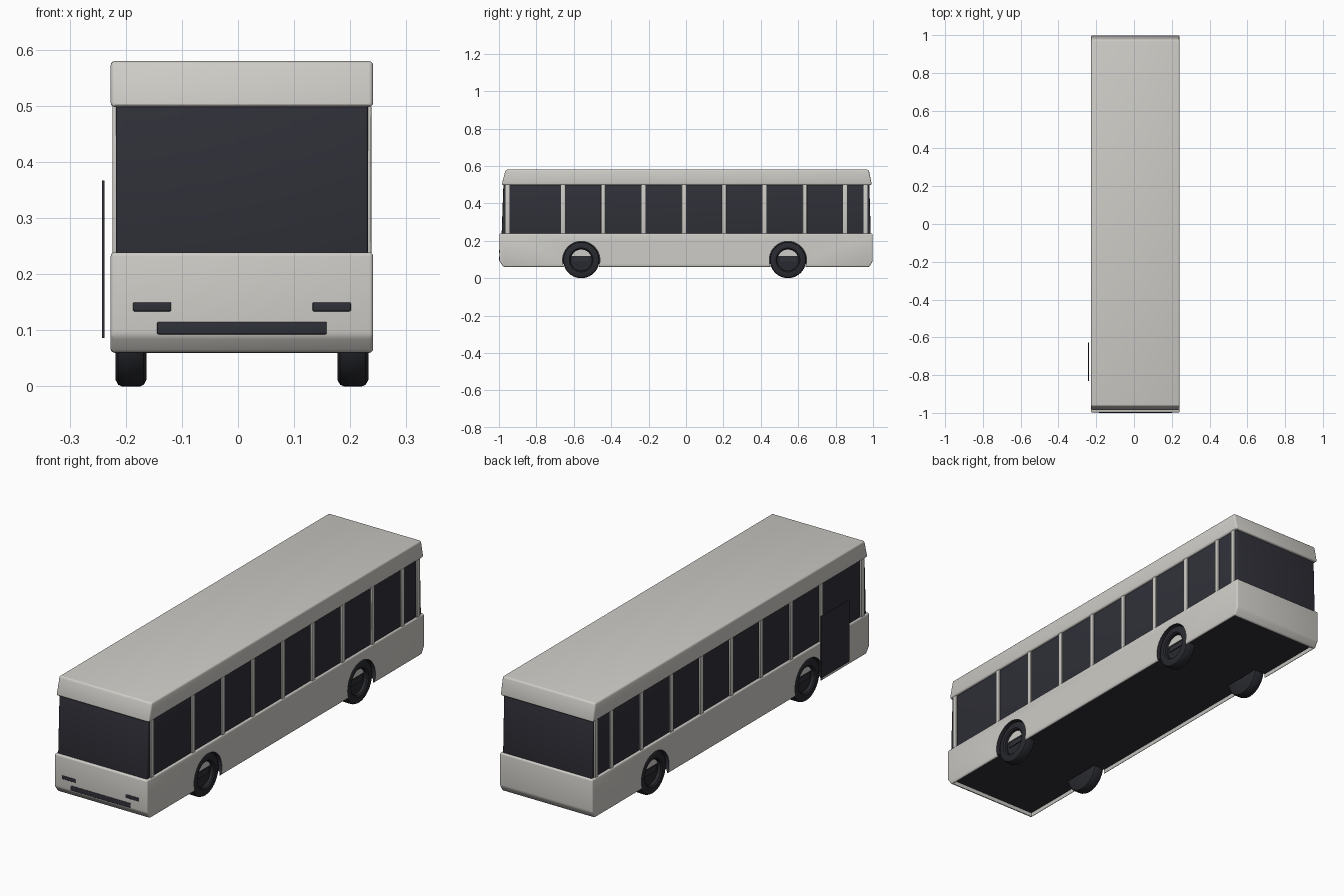
import bpy, bmesh, math
from mathutils import Matrix, Vector

if "Cube" in bpy.data.objects:
    bpy.data.objects.remove(bpy.data.objects["Cube"])

CX = 0.007          # centre line of the coach body (door leaf sticks out on the left)
HALF = 0.234        # half width of the body


def material(name, rgb):
    m = bpy.data.materials.new(name)
    m.diffuse_color = (*rgb, 1)
    m.use_nodes = True
    m.node_tree.nodes["Principled BSDF"].inputs["Base Color"].default_value = m.diffuse_color
    return m


paint = material("warm grey paint", (0.62, 0.605, 0.57))
dark = material("dark glass", (0.029, 0.029, 0.040))
rubber = material("dark rubber", (0.022, 0.023, 0.029))


def finish(name, bm, mats, smooth=True):
    bmesh.ops.recalc_face_normals(bm, faces=bm.faces)
    me = bpy.data.meshes.new(name)
    bm.to_mesh(me)
    bm.free()
    for m in mats:
        me.materials.append(m)
    ob = bpy.data.objects.new(name, me)
    bpy.context.collection.objects.link(ob)
    bpy.ops.object.select_all(action='DESELECT')
    ob.select_set(True)
    bpy.context.view_layer.objects.active = ob
    if smooth:
        bpy.ops.object.shade_smooth_by_angle(angle=math.radians(35))
    return ob


def prism_bm(profile, x0, x1, bevel=0.0):
    """Side (y, z) profile extruded across the bus."""
    bm = bmesh.new()
    face = bm.faces.new([bm.verts.new((x0, y, z)) for y, z in profile])
    ext = bmesh.ops.extrude_face_region(bm, geom=[face])["geom"]
    bmesh.ops.translate(bm, vec=(x1 - x0, 0, 0),
                        verts=[v for v in ext if isinstance(v, bmesh.types.BMVert)])
    bmesh.ops.recalc_face_normals(bm, faces=bm.faces)
    if bevel:
        bmesh.ops.bevel(bm, geom=bm.edges[:], offset=bevel, segments=3,
                        profile=0.5, affect='EDGES')
    return bm


def prism(name, profile, x0, x1, mat, bevel=0.0):
    return finish(name, prism_bm(profile, x0, x1, bevel), [mat])


def box(name, lo, hi, mat, bevel=0.0):
    rect = [(lo[1], lo[2]), (hi[1], lo[2]), (hi[1], hi[2]), (lo[1], hi[2])]
    return prism(name, rect, lo[0], hi[0], mat, bevel)


def arc(cy, cz, r, a0, a1, n):
    return [(cy + r * math.cos(a0 + (a1 - a0) * i / n),
             cz + r * math.sin(a0 + (a1 - a0) * i / n)) for i in range(n + 1)]


def circle(cy, cz, r, n=40):
    return arc(cy, cz, r, 0, 2 * math.pi, n)[:-1]


# Lower body with a recessed dark floor
bm = prism_bm([(-0.975, 0.06), (0.98, 0.06), (0.998, 0.09), (0.998, 0.239),
               (-0.998, 0.239), (-0.998, 0.09)], CX - HALF, CX + HALF, 0.007)
bm.normal_update()
floor = max((f for f in bm.faces if f.normal.z < -0.99), key=lambda f: f.calc_area())
bmesh.ops.inset_region(bm, faces=[floor], thickness=0.006, depth=-0.015)
floor.material_index = 1
lower = finish("lower_body", bm, [paint, dark], smooth=False)

# Wheel arches cut into both sides
AXLES = (-0.56, 0.545)
WZ, WR = 0.097, 0.097
for y in AXLES:
    for x0, x1 in ((CX + 0.165, CX + 0.27), (CX - 0.27, CX - 0.165)):
        bm = prism_bm(circle(y, WZ, 0.1), x0, x1)
        for f in bm.faces:
            f.material_index = 1
        cutter = finish("arch_cutter", bm, [paint, dark], smooth=False)
        cutter.hide_render = True
        bpy.context.view_layer.objects.active = lower
        mod = lower.modifiers.new("arch", 'BOOLEAN')
        mod.operation = 'DIFFERENCE'
        mod.solver = 'EXACT'
        mod.object = cutter
        bpy.ops.object.modifier_apply(modifier=mod.name)
        bpy.data.objects.remove(cutter)
bpy.ops.object.select_all(action='DESELECT')
lower.select_set(True)
bpy.context.view_layer.objects.active = lower
bpy.ops.object.shade_smooth_by_angle(angle=math.radians(35))

# Wraparound window band
prism("window_band", [(-0.986, 0.23), (0.988, 0.23), (0.98, 0.51), (-0.976, 0.51)],
      CX - 0.2245, CX + 0.2245, dark, 0.004)

# Roof cap with sloped ends
prism("roof", [(-0.986, 0.498), (0.994, 0.498), (0.977, 0.58), (-0.964, 0.58)],
      CX - HALF, CX + HALF, paint, 0.008)

# Window pillars on both sides
PILLARS = [-0.954] + [-0.658 + 0.2155 * i for i in range(8)] + [0.96]
for y in PILLARS:
    for s in (-1, 1):
        xa, xb = sorted((CX + s * 0.215, CX + s * 0.2305))
        box("window_pillar", (xa, y - 0.0115, 0.235), (xb, y + 0.0115, 0.502), paint, 0.003)

# Headlights and grille on the front
for s in (-1, 1):
    xa, xb = sorted((CX + s * 0.126, CX + s * 0.194))
    box("headlight", (xa, -1.0, 0.134), (xb, -0.993, 0.15), dark, 0.002)
box("grille", (CX - 0.151, -1.0, 0.093), (CX + 0.151, -0.993, 0.115), dark, 0.002)

# Door leaf standing off the left side
box("door", (-0.2425, -0.83, 0.086), (-0.238, -0.628, 0.367), dark)


# Wheels: lathed tyre, recessed hub with a light upper segment
def wheel(y, s):
    xin, xout = CX + s * 0.17, CX + s * 0.2255
    d = s * 0.01
    ring = [(0.02, xin), (0.085, xin), (0.094, xin + d * 0.5), (WR, xin + d * 1.2),
            (WR, xout - d * 1.2), (0.094, xout - d * 0.5), (0.085, xout),
            (0.064, xout), (0.058, xout - d * 0.5), (0.058, xout - d * 2.5)]
    bm = bmesh.new()
    vs = [bm.verts.new((x, y, WZ + r)) for r, x in ring]
    es = [bm.edges.new(p) for p in zip(vs, vs[1:])]
    bmesh.ops.spin(bm, geom=vs + es, cent=(0, y, WZ), axis=(1, 0, 0),
                   angle=2 * math.pi, steps=40)
    bmesh.ops.remove_doubles(bm, verts=bm.verts[:], dist=1e-5)
    finish("tyre", bm, [rubber])
    hub = sorted((xin + d * 0.5, xout - d * 2))
    prism("hub_disc", circle(y, WZ, 0.06, 32), hub[0], hub[1], rubber)
    a = math.asin(0.36)
    seg = sorted((xout - d * 2.1, xout - d * 1.6))
    prism("hub_light_segment", arc(y, WZ, 0.056, a, math.pi - a, 16), seg[0], seg[1], paint)
    box("hub_bar", (seg[0], y - 0.042, 0.088), (seg[1], y + 0.042, 0.112), dark)


for y in AXLES:
    for s in (-1, 1):
        wheel(y, s)
